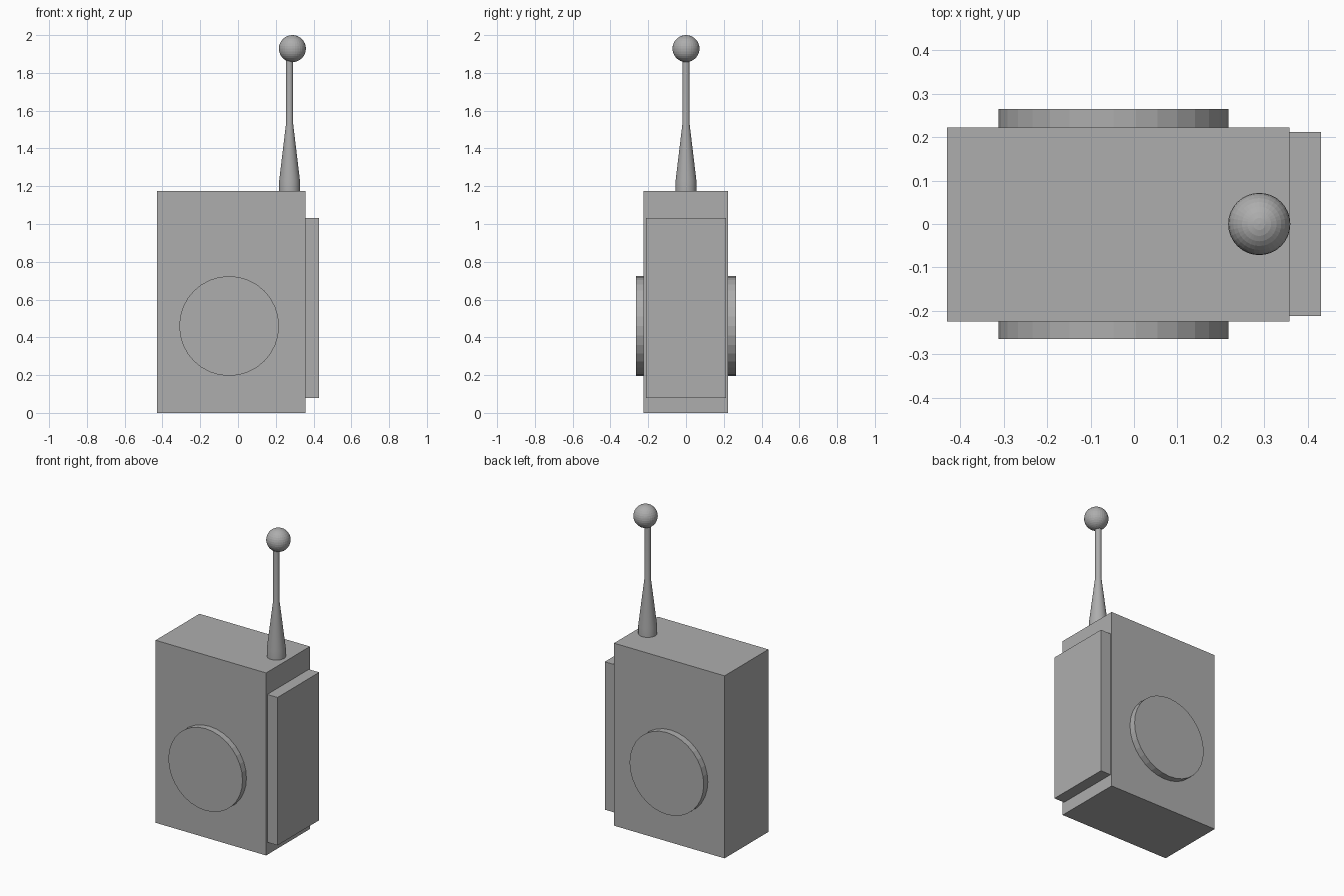
import bpy, bmesh, math
from mathutils import Matrix

if "Cube" in bpy.data.objects:
    bpy.data.objects.remove(bpy.data.objects["Cube"])

grey = bpy.data.materials.new("plain_grey")
grey.diffuse_color = (0.42, 0.42, 0.42, 1)
grey.use_nodes = True
grey.node_tree.nodes["Principled BSDF"].inputs["Base Color"].default_value = grey.diffuse_color


def finish(name, bm):
    bmesh.ops.recalc_face_normals(bm, faces=bm.faces[:])
    mesh = bpy.data.meshes.new(name)
    bm.to_mesh(mesh)
    bm.free()
    mesh.materials.append(grey)
    obj = bpy.data.objects.new(name, mesh)
    bpy.context.collection.objects.link(obj)
    return obj


def box(name, lo, hi):
    bm = bmesh.new()
    bmesh.ops.create_cube(bm, size=1)
    for v in bm.verts:
        v.co = [lo[i] + (v.co[i] + 0.5) * (hi[i] - lo[i]) for i in range(3)]
    return finish(name, bm)


def lathe(name, profile, x, sides):
    """Closed turned solid around a vertical axis from (radius, z) points."""
    bm = bmesh.new()
    rings = [[bm.verts.new((x + r * math.cos(2 * math.pi * i / sides),
                            r * math.sin(2 * math.pi * i / sides), z))
              for i in range(sides)] for r, z in profile]
    for a, b in zip(rings, rings[1:]):
        for i in range(sides):
            j = (i + 1) % sides
            bm.faces.new((a[i], a[j], b[j], b[i]))
    bm.faces.new(rings[0])
    bm.faces.new(rings[-1])
    return finish(name, bm)


# Main case and the plate on its right side
box("case", (-0.43, -0.224, 0), (0.357, 0.222, 1.175))
box("side_plate", (0.357, -0.212, 0.08), (0.43, 0.212, 1.032))

# Round dials on front and back
for name, y0, y1 in (("front_dial", -0.264, -0.215), ("back_dial", 0.215, 0.264)):
    bm = bmesh.new()
    bmesh.ops.create_cone(
        bm, cap_ends=True, segments=32, radius1=0.264, radius2=0.264, depth=y1 - y0,
        matrix=Matrix.Translation((-0.047, (y0 + y1) / 2, 0.46))
        @ Matrix.Rotation(math.pi / 2, 4, 'X'))
    finish(name, bm)

# Antenna: collar, taper and thin rod
antenna = lathe("antenna", [(0.055, 1.17), (0.055, 1.23), (0.019, 1.53), (0.019, 1.9)],
                0.273, 32)
for p in antenna.data.polygons:
    p.use_smooth = len(p.vertices) == 4
antenna.data.set_sharp_from_angle(angle=math.radians(30))

# Ball on the antenna tip
bm = bmesh.new()
bmesh.ops.create_uvsphere(bm, u_segments=32, v_segments=16, radius=0.0715,
                          matrix=Matrix.Translation((0.288, 0, 1.9285)))
finish("antenna_ball", bm)
